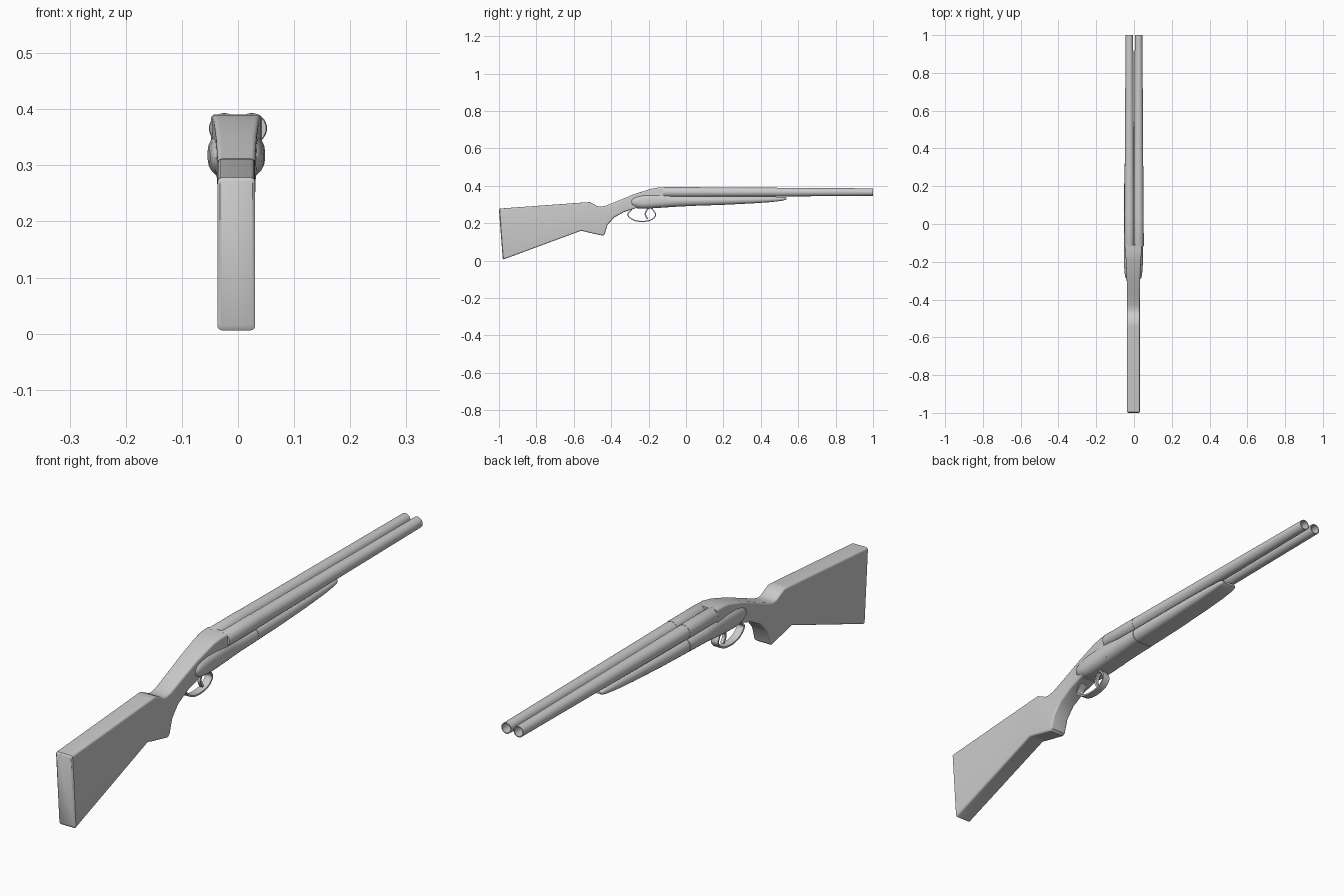
import bpy, bmesh, math
from mathutils import Vector

cube = bpy.data.objects.get("Cube")
if cube:
    bpy.data.objects.remove(cube, do_unlink=True)

GREY = (0.6, 0.6, 0.6, 1)
mat = bpy.data.materials.new("plain grey")
mat.use_nodes = True
mat.diffuse_color = GREY
mat.node_tree.nodes["Principled BSDF"].inputs["Base Color"].default_value = GREY


def skin(name, rings, closed=False, angle=35):
    """Join equal rings of points into one solid with smooth shading."""
    bm = bmesh.new()
    loops = [[bm.verts.new(p) for p in ring] for ring in rings]
    pairs = list(zip(loops, loops[1:]))
    if closed:
        pairs.append((loops[-1], loops[0]))
    n = len(loops[0])
    for a, b in pairs:
        for i in range(n):
            j = (i + 1) % n
            bm.faces.new((a[i], a[j], b[j], b[i]))
    if not closed:
        bm.faces.new(loops[0])
        bm.faces.new(loops[-1])
    bmesh.ops.recalc_face_normals(bm, faces=bm.faces)
    mesh = bpy.data.meshes.new(name)
    bm.to_mesh(mesh)
    bm.free()
    obj = bpy.data.objects.new(name, mesh)
    bpy.context.collection.objects.link(obj)
    mesh.materials.append(mat)
    bpy.ops.object.select_all(action="DESELECT")
    obj.select_set(True)
    bpy.context.view_layer.objects.active = obj
    bpy.ops.object.shade_smooth_by_angle(angle=math.radians(angle))
    return obj


def section(yt, zt, yb, zb, w, r, cx=-0.003):
    """Rounded rectangle of half width w between a top and a bottom point."""
    h = (zt - zb) / 2
    r = min(r, w * 0.98, h * 0.98)
    ring = []
    for k, (sx, sz) in enumerate([(1, 1), (-1, 1), (-1, -1), (1, -1)]):
        for s in range(6):
            a = math.radians(90 * k + 18 * s)
            x = sx * (w - r) + r * math.cos(a)
            z = sz * (h - r) + r * math.sin(a)
            t = (z / h + 1) / 2
            ring.append((cx + x, yb + (yt - yb) * t, zb + (zt - zb) * t))
    return ring


def tube(name, x, z, stations):
    """Lathe around the y axis from (y, radius) stations."""
    rings = [[(x + r * math.cos(a), y, z + r * math.sin(a))
              for a in [math.tau * i / 32 for i in range(32)]] for y, r in stations]
    return skin(name, rings, closed=True)


def strip(name, path, w, t, steps=6):
    """Flat band following a smoothed (y, z) path."""
    pts = [Vector((0, y, z)) for y, z in path]
    ext = [2 * pts[0] - pts[1]] + pts + [2 * pts[-1] - pts[-2]]
    fine = []
    for a, b, c, d in zip(ext, ext[1:], ext[2:], ext[3:]):
        for s in range(steps):
            u = s / steps
            fine.append(0.5 * (2 * b + (c - a) * u + (2 * a - 5 * b + 4 * c - d) * u**2
                               + (3 * b - a - 3 * c + d) * u**3))
    fine.append(pts[-1])
    rings = []
    for i, p in enumerate(fine):
        d = (fine[min(i + 1, len(fine) - 1)] - fine[max(i - 1, 0)]).normalized()
        n = Vector((0, -d.z, d.y)) * t / 2
        side = Vector((w / 2, 0, 0))
        off = Vector((-0.003, 0, 0))
        rings.append([p + off + n + side, p + off + n - side,
                      p + off - n - side, p + off - n + side])
    return skin(name, rings)


# Stock, grip and the top of the action
skin("stock", [section(*s) for s in [
    (-1.0, 0.272, -0.98, 0.012, 0.029, 0.006),
    (-0.996, 0.278, -0.976, 0.006, 0.0335, 0.008),
    (-0.54, 0.311, -0.56, 0.160, 0.0335, 0.008),
    (-0.515, 0.312, -0.53, 0.152, 0.0335, 0.008),
    (-0.49, 0.300, -0.445, 0.133, 0.0335, 0.008),
    (-0.475, 0.291, -0.435, 0.140, 0.0335, 0.008),
    (-0.455, 0.288, -0.42, 0.190, 0.0335, 0.008),
    (-0.43, 0.293, -0.385, 0.230, 0.0335, 0.008),
    (-0.36, 0.321, -0.33, 0.260, 0.034, 0.008),
    (-0.28, 0.354, -0.26, 0.283, 0.036, 0.008),
    (-0.19, 0.383, -0.19, 0.285, 0.040, 0.008),
    (-0.15, 0.390, -0.15, 0.288, 0.043, 0.008),
    (-0.11, 0.391, -0.11, 0.290, 0.045, 0.008)]])

# Swollen side plates of the action, rounded at the rear
skin("action_body", [section(y, zt, y, zb, w, 0.03) for y, zt, zb, w in [
    (-0.292, 0.325, 0.300, 0.036), (-0.285, 0.338, 0.290, 0.042),
    (-0.265, 0.348, 0.280, 0.046), (-0.23, 0.354, 0.277, 0.049),
    (-0.17, 0.357, 0.280, 0.051), (-0.11, 0.357, 0.284, 0.051),
    (-0.05, 0.350, 0.288, 0.051), (0.05, 0.346, 0.293, 0.051)]])

# Fore-end under the barrels
skin("fore_end", [section(y, zt, y, zb, w, 0.028) for y, zt, zb, w in [
    (0.052, 0.346, 0.293, 0.0505), (0.2, 0.345, 0.298, 0.049),
    (0.36, 0.344, 0.306, 0.045), (0.46, 0.342, 0.313, 0.041),
    (0.515, 0.340, 0.320, 0.037), (0.53, 0.339, 0.324, 0.034),
    (0.537, 0.336, 0.328, 0.028)]])

# Twin hollow barrels, each with a slightly thicker chamber
for side, x in (("left", 0.0245), ("right", -0.0245)):
    tube(side + "_barrel", x, 0.366, [
        (0.04, 0.0262), (1.0, 0.0200), (1.0, 0.0165), (0.04, 0.0165)])
    tube(side + "_chamber", x, 0.366, [
        (-0.12, 0.002), (-0.12, 0.0255), (-0.115, 0.0272),
        (0.05, 0.0270), (0.05, 0.002)])

# Trigger guard and trigger
strip("trigger_guard", [(-0.29, 0.272), (-0.312, 0.246), (-0.285, 0.219), (-0.24, 0.209),
                        (-0.19, 0.216), (-0.163, 0.240), (-0.172, 0.265), (-0.19, 0.285)],
      0.028, 0.006)
strip("trigger", [(-0.195, 0.288), (-0.212, 0.265), (-0.217, 0.245), (-0.205, 0.222)],
      0.012, 0.008)
